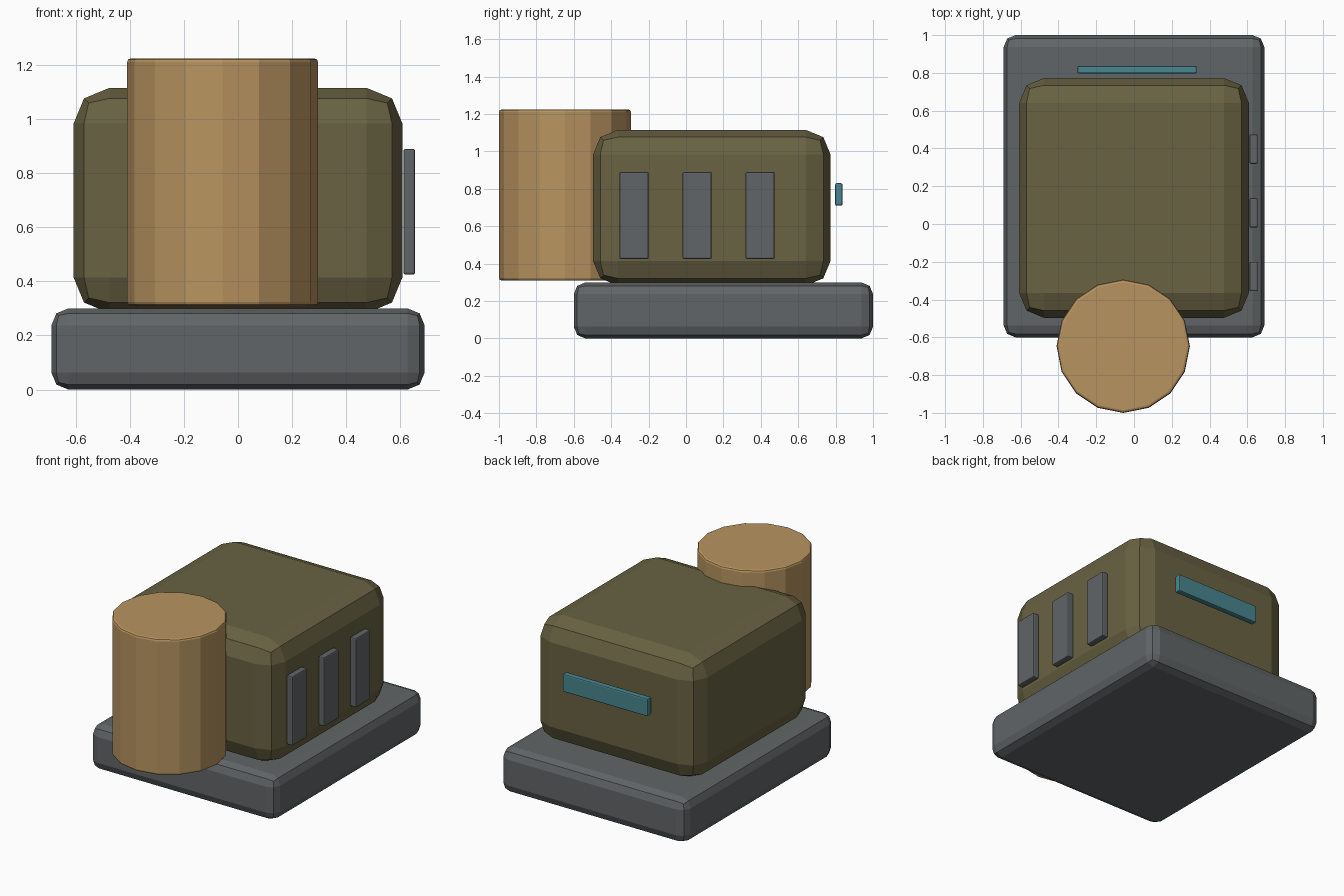
import bpy
import math

if "Cube" in bpy.data.objects:
    bpy.data.objects.remove(bpy.data.objects["Cube"])


def material(name, rgb):
    """Flat colour, given as 0-255 sRGB and stored as linear."""
    lin = [((c / 255 + 0.055) / 1.055) ** 2.4 for c in rgb]
    m = bpy.data.materials.new(name)
    m.diffuse_color = (*lin, 1)
    m.use_nodes = True
    m.node_tree.nodes["Principled BSDF"].inputs["Base Color"].default_value = m.diffuse_color
    return m


grey = material("grey metal", (97, 101, 103))
olive = material("olive paint", (104, 98, 66))
tan = material("tan drum", (184, 148, 96))
teal = material("teal light", (72, 134, 142))


def finish(ob, name, mat, bevel, segments):
    ob.name = name
    ob.data.materials.append(mat)
    mod = ob.modifiers.new("bevel", 'BEVEL')
    mod.width = bevel
    mod.segments = segments
    mod.limit_method = 'ANGLE'
    mod.angle_limit = math.radians(40)
    return ob


def box(name, lo, hi, mat, bevel, segments=2):
    """Bevelled box between two corners."""
    bpy.ops.mesh.primitive_cube_add(
        size=1, location=[(a + b) / 2 for a, b in zip(lo, hi)])
    ob = bpy.context.object
    ob.scale = [b - a for a, b in zip(lo, hi)]
    bpy.ops.object.transform_apply(location=False, rotation=False, scale=True)
    return finish(ob, name, mat, bevel, segments)


# Base slab and main body
box("base", (-0.69, -0.60, 0), (0.69, 1.0, 0.30), grey, 0.063)
box("body", (-0.608, -0.497, 0.283), (0.608, 0.773, 1.115), olive, 0.132)

# Upright drum at the front
bpy.ops.mesh.primitive_cylinder_add(
    vertices=16, radius=0.353, depth=0.915, location=(-0.057, -0.647, 0.767))
finish(bpy.context.object, "front_drum", tan, 0.014, 2)

# Vent panels along the right side
for i in range(3):
    y = -0.278 + i * 0.337
    box(f"side_vent_{i + 1}", (0.611, y - 0.078, 0.425),
        (0.655, y + 0.078, 0.89), grey, 0.008)

# Light bar at the back
box("rear_light_bar", (-0.30, 0.797, 0.71), (0.332, 0.837, 0.83), teal, 0.008)
